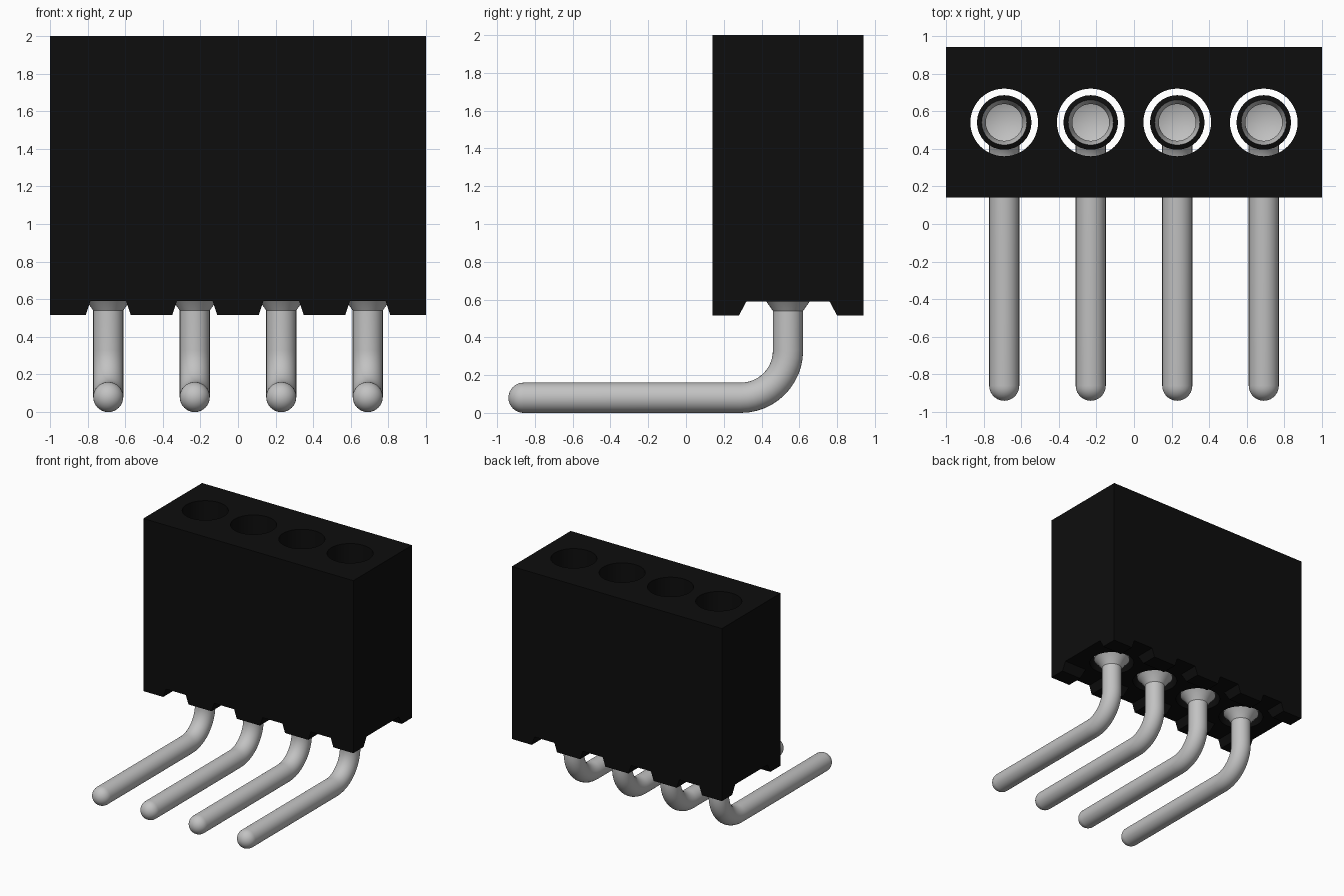
import bpy, bmesh, math

if "Cube" in bpy.data.objects:
    bpy.data.objects.remove(bpy.data.objects["Cube"], do_unlink=True)


def material(name, rgb, roughness):
    m = bpy.data.materials.new(name)
    m.diffuse_color = (*rgb, 1)
    m.use_nodes = True
    node = m.node_tree.nodes["Principled BSDF"]
    node.inputs["Base Color"].default_value = (*rgb, 1)
    node.inputs["Roughness"].default_value = roughness
    return m


black = material("black plastic", (0.004, 0.004, 0.004), 0.6)
metal = material("light grey metal", (0.54, 0.54, 0.54), 0.4)


def add_object(name, bm, mats):
    bmesh.ops.recalc_face_normals(bm, faces=bm.faces)
    mesh = bpy.data.meshes.new(name)
    bm.to_mesh(mesh)
    bm.free()
    for m in mats:
        mesh.materials.append(m)
    obj = bpy.data.objects.new(name, mesh)
    bpy.context.collection.objects.link(obj)
    return obj


def prism(name, profile, offset):
    """Extrude a closed 3D profile along an offset vector."""
    bm = bmesh.new()
    face = bm.faces.new([bm.verts.new(p) for p in profile])
    new = bmesh.ops.extrude_face_region(bm, geom=[face])["geom"]
    bmesh.ops.translate(bm, vec=offset,
                        verts=[v for v in new if isinstance(v, bmesh.types.BMVert)])
    return add_object(name, bm, [black])


def cut(target, cutter):
    cutter.hide_render = True
    mod = target.modifiers.new("cut", "BOOLEAN")
    mod.operation, mod.solver, mod.object = "DIFFERENCE", "EXACT", cutter
    bpy.context.view_layer.objects.active = target
    bpy.ops.object.modifier_apply(modifier=mod.name)
    bpy.data.objects.remove(cutter, do_unlink=True)


def smooth(obj):
    bpy.ops.object.select_all(action="DESELECT")
    obj.select_set(True)
    bpy.context.view_layer.objects.active = obj
    bpy.ops.object.shade_smooth_by_angle(angle=math.radians(30))


PIN_X = (-0.69, -0.23, 0.23, 0.69)
PIN_Y = 0.54
FOOT_Z, BASE_Z, TOP_Z = 0.515, 0.59, 2.0
SIDES = 32

# Housing block
housing = prism("housing",
                [(-1, 0.14, FOOT_Z), (1, 0.14, FOOT_Z), (1, 0.94, FOOT_Z), (-1, 0.94, FOOT_Z)],
                (0, 0, TOP_Z - FOOT_Z))


def notch(centre, low, high):
    """Trapezoid section, extended a little below the feet."""
    d = 0.1
    wide = low + (low - high) * d / (BASE_Z - FOOT_Z)
    return [(centre - wide, FOOT_Z - d), (centre + wide, FOOT_Z - d),
            (centre + high, BASE_Z), (centre - high, BASE_Z)]


# Channels under the housing leave two rows of tapered feet
cut(housing, prism("long_channel", [(-1.2, y, z) for y, z in notch(PIN_Y, 0.26, 0.22)],
                   (2.4, 0, 0)))
for x in PIN_X:
    cut(housing, prism("cross_channel", [(px, 0, z) for px, z in notch(x, 0.12, 0.095)],
                       (0, 1.1, 0)))

# Round sockets through the housing
for x in PIN_X:
    ring = [(x + 0.18 * math.cos(math.tau * i / 48), PIN_Y + 0.18 * math.sin(math.tau * i / 48), 0.3)
            for i in range(48)]
    cut(housing, prism("socket_hole", ring, (0, 0, 2)))
smooth(housing)

# Contact path: stations of (y, z, heading, radius) from rounded tip to cup floor
R, BEND = 0.08, 0.25
stations = []
for i in range(1, 9):
    a = math.pi / 2 * i / 8
    stations.append((-0.86 - R * math.cos(a), R, 0, R * math.sin(a)))
for i in range(13):
    a = math.pi / 2 * i / 12
    stations.append((PIN_Y - BEND + BEND * math.sin(a), R + BEND * (1 - math.cos(a)), a, R))
# Flared shoulder, outer cup, rim, tapered mouth and bore
cup = [(0.54, 0.08), (0.59, 0.115), (0.62, 0.145), (1.60, 0.145),
       (1.61, 0.12), (1.55, 0.098), (1.10, 0.098)]
stations += [(PIN_Y, z, math.pi / 2, r) for z, r in cup]
rim = len(stations) - 3

bm = bmesh.new()
rings = []
for y, z, a, r in stations:
    loop = []
    for i in range(SIDES):
        t = math.tau * i / SIDES
        s = r * math.sin(t)
        loop.append(bm.verts.new((r * math.cos(t), y - s * math.sin(a), z + s * math.cos(a))))
    rings.append(loop)
for k in range(1, len(rings)):
    for i in range(SIDES):
        j = (i + 1) % SIDES
        f = bm.faces.new((rings[k - 1][i], rings[k - 1][j], rings[k][j], rings[k][i]))
        f.material_index = 1 if k == rim else 0  # dark rim
for loop, apex in ((rings[0], (0, -0.94, R)), (rings[-1], (0, PIN_Y, 1.06))):
    tip = bm.verts.new(apex)
    for i in range(SIDES):
        bm.faces.new((loop[i], loop[(i + 1) % SIDES], tip))
contact = add_object("contact_pin_1", bm, [metal, black])
smooth(contact)

# Repeat the contact along the row
contact.location.x = PIN_X[0]
for n, x in enumerate(PIN_X[1:], 2):
    copy = contact.copy()
    copy.name = f"contact_pin_{n}"
    copy.location.x = x
    bpy.context.collection.objects.link(copy)
